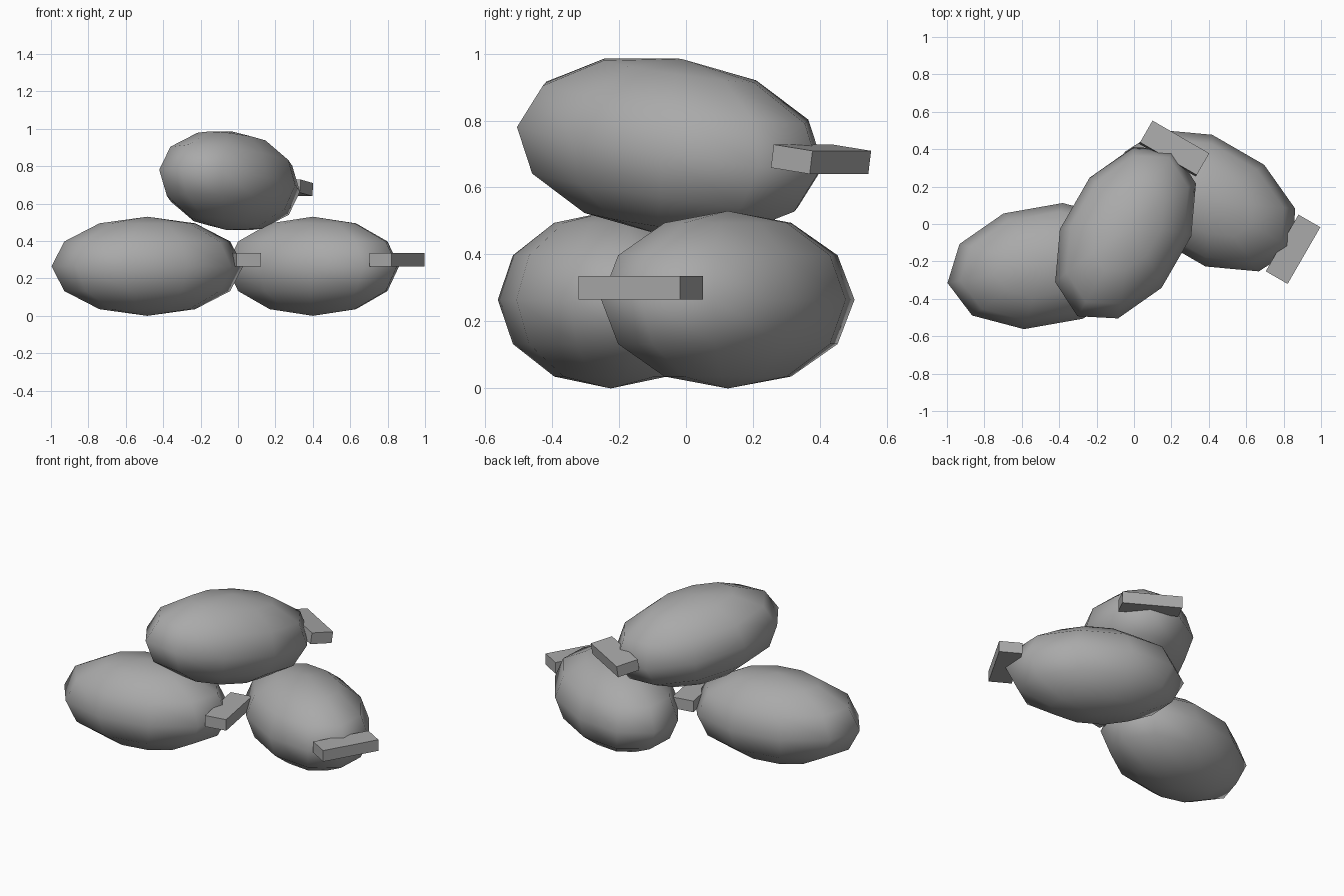
import bpy
import bmesh
from math import radians, atan2
from mathutils import Matrix

cube = bpy.data.objects.get("Cube")
if cube:
    bpy.data.objects.remove(cube, do_unlink=True)

SACK_RADII = (0.52, 0.33, 0.265)
FLAP_SIZE = (0.135, 0.35, 0.07)
FLAP_OFFSET = (0.52, 0, 0.035)

grey = bpy.data.materials.new("grey cloth")
grey.use_nodes = True
colour = (0.4, 0.4, 0.4, 1)
grey.diffuse_color = colour
grey.node_tree.nodes["Principled BSDF"].inputs["Base Color"].default_value = colour


def finish(bm, name, matrix, smooth):
    for face in bm.faces:
        face.smooth = smooth
    mesh = bpy.data.meshes.new(name)
    bm.to_mesh(mesh)
    bm.free()
    mesh.materials.append(grey)
    obj = bpy.data.objects.new(name, mesh)
    obj.matrix_world = matrix
    bpy.context.collection.objects.link(obj)


def add_sack(name, centre, yaw, pitch):
    place = (Matrix.Translation(centre) @ Matrix.Rotation(radians(yaw), 4, 'Z')
             @ Matrix.Rotation(radians(pitch), 4, 'Y'))

    # Bulging body, with a ring vertex at each long end
    bm = bmesh.new()
    bmesh.ops.create_uvsphere(bm, u_segments=10, v_segments=6, radius=1)
    rim = min(bm.verts, key=lambda v: abs(v.co.z)).co
    bm.transform(Matrix.Rotation(-atan2(rim.y, rim.x), 4, 'Z'))
    bm.transform(Matrix.Diagonal((*SACK_RADII, 1)))
    finish(bm, name + "_sack", place, True)

    # Flat sewn flap closing one end
    bm = bmesh.new()
    bmesh.ops.create_cube(bm, size=1)
    bm.transform(Matrix.Translation(FLAP_OFFSET) @ Matrix.Diagonal((*FLAP_SIZE, 1)))
    finish(bm, name + "_flap", place, False)


# Two sacks on the ground and one leaning across them
add_sack("lower_right", (-0.485, -0.225, 0.265), 10, 0)
add_sack("lower_left", (0.4, 0.125, 0.265), -30, 0)
add_sack("upper", (-0.045, -0.047, 0.722), 60, 8)
